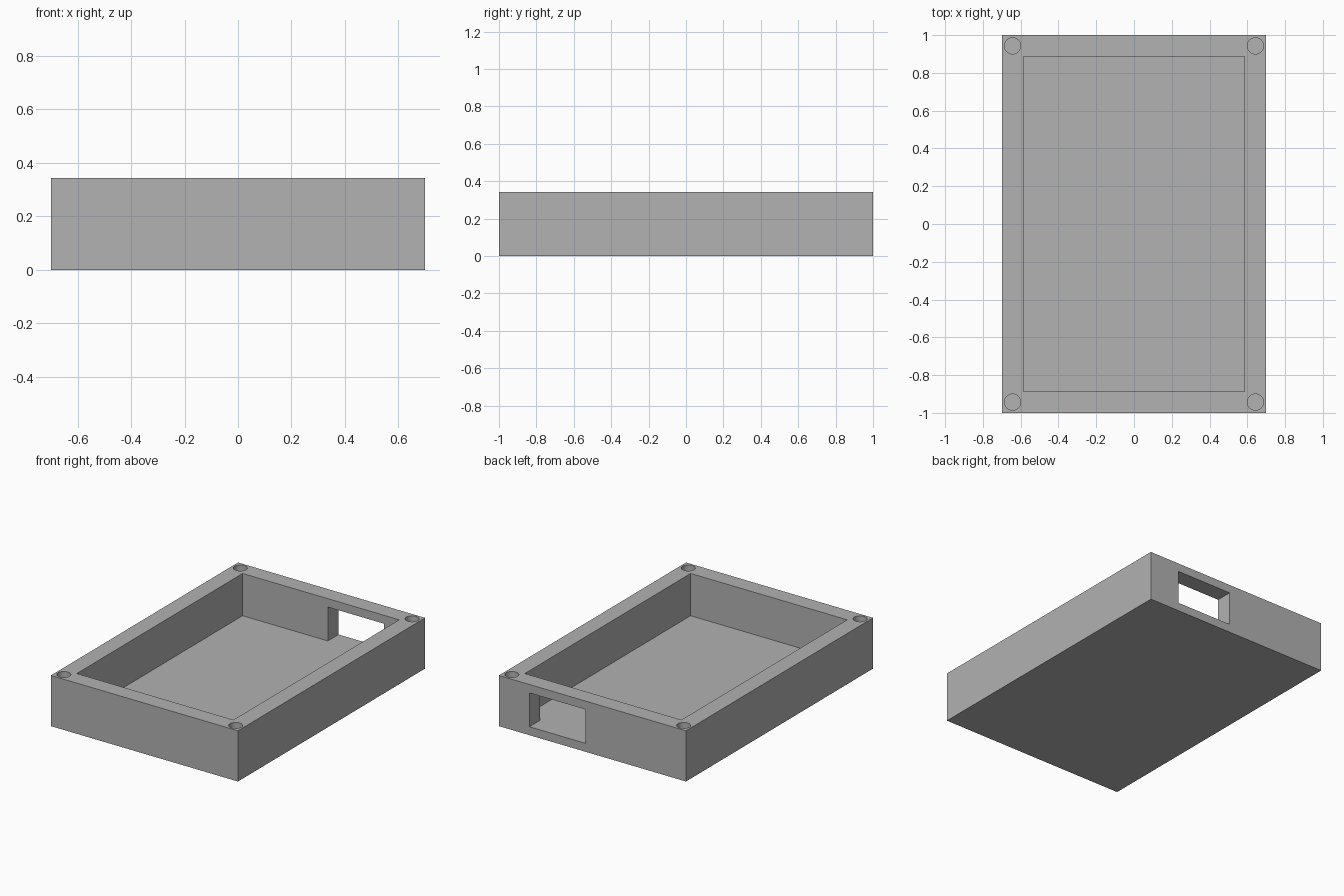
import bpy
import math

default = bpy.data.objects.get("Cube")
if default:
    bpy.data.objects.remove(default, do_unlink=True)

WIDTH, LENGTH, HEIGHT = 1.4, 2.0, 0.343
WALL, FLOOR = 0.114, 0.057
HOLE_RADIUS = 0.043

grey = bpy.data.materials.new("plain grey")
grey.use_nodes = True
colour = (0.445, 0.445, 0.445, 1)
grey.diffuse_color = colour
grey.node_tree.nodes["Principled BSDF"].inputs["Base Color"].default_value = colour


def block(name, low, high):
    """Box between two opposite corners."""
    bpy.ops.mesh.primitive_cube_add(size=1, location=[(a + b) / 2 for a, b in zip(low, high)])
    ob = bpy.context.object
    ob.name = name
    ob.scale = [b - a for a, b in zip(low, high)]
    bpy.ops.object.transform_apply(location=True, rotation=False, scale=True)
    ob.data.materials.append(grey)
    return ob


def cut(target, cutter):
    """Subtract the cutter from the target, then discard it."""
    mod = target.modifiers.new("cut", "BOOLEAN")
    mod.operation = "DIFFERENCE"
    mod.solver = "EXACT"
    mod.object = cutter
    bpy.context.view_layer.objects.active = target
    bpy.ops.object.modifier_apply(modifier=mod.name)
    bpy.data.objects.remove(cutter, do_unlink=True)


# Solid body
x, y = WIDTH / 2, LENGTH / 2
tray = block("enclosure_tray", (-x, -y, 0), (x, y, HEIGHT))

# Open cavity
cut(tray, block("cavity_cutter", (WALL - x, WALL - y, FLOOR), (x - WALL, y - WALL, HEIGHT + 0.1)))

# Port opening through the back wall, level with the floor
cut(tray, block("port_cutter", (0.052, y - WALL - 0.1, FLOOR), (0.472, y + 0.1, 0.286)))

# Blind screw holes in the four corners of the rim
for sx in (-1, 1):
    for sy in (-1, 1):
        bpy.ops.mesh.primitive_cylinder_add(
            vertices=32, radius=HOLE_RADIUS, depth=2 * (HEIGHT - FLOOR),
            location=(sx * (x - WALL / 2), sy * (y - WALL / 2), HEIGHT))
        hole = bpy.context.object
        hole.name = "screw_hole_cutter"
        hole.data.materials.append(grey)
        cut(tray, hole)

# Smooth hole walls, sharp edges elsewhere
bpy.ops.object.select_all(action="DESELECT")
tray.select_set(True)
bpy.context.view_layer.objects.active = tray
bpy.ops.object.shade_smooth_by_angle(angle=math.radians(30))
